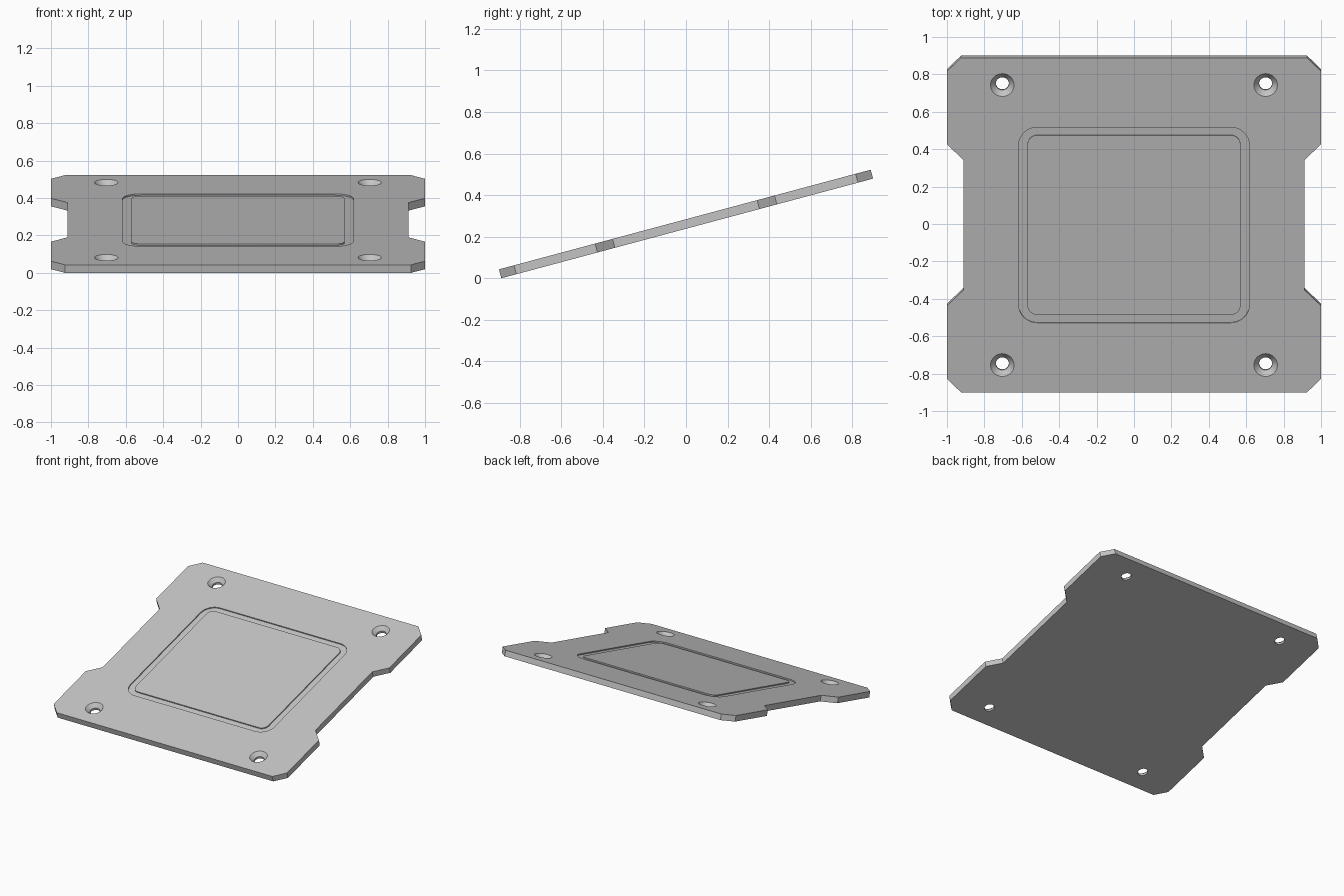
import bpy, bmesh, math
from mathutils import Matrix

if "Cube" in bpy.data.objects:
    bpy.data.objects.remove(bpy.data.objects["Cube"])

TILT = math.radians(15)
LENGTH, THICK = 1.852, 0.0443
HALF, TOP = LENGTH / 2, THICK / 2
HEIGHT = LENGTH * math.sin(TILT) + THICK * math.cos(TILT)
GROOVE = 0.008

grey = bpy.data.materials.new("plate grey")
grey.use_nodes = True
grey.diffuse_color = (0.55, 0.55, 0.55, 1)
grey.node_tree.nodes["Principled BSDF"].inputs["Base Color"].default_value = grey.diffuse_color


def loft(name, sections, ring=False):
    """Join (outline, z) sections into a solid; ring closes it on itself."""
    bm = bmesh.new()
    loops = [[bm.verts.new((x, y, z)) for x, y in pts] for pts, z in sections]
    pairs = list(zip(loops, loops[1:]))
    if ring:
        pairs.append((loops[-1], loops[0]))
    else:
        bm.faces.new(loops[0])
        bm.faces.new(loops[-1])
    for a, b in pairs:
        for i in range(len(a)):
            j = (i + 1) % len(a)
            bm.faces.new((a[i], a[j], b[j], b[i]))
    bmesh.ops.recalc_face_normals(bm, faces=bm.faces)
    mesh = bpy.data.meshes.new(name)
    bm.to_mesh(mesh)
    bm.free()
    mesh.materials.append(grey)
    obj = bpy.data.objects.new(name, mesh)
    bpy.context.collection.objects.link(obj)
    return obj


def circle(cx, cy, r, n=40):
    return [(cx + r * math.cos(math.tau * i / n), cy + r * math.sin(math.tau * i / n))
            for i in range(n)]


def rounded_rect(hx, hy, r, n=8):
    pts = []
    for q, (sx, sy) in enumerate([(1, 1), (-1, 1), (-1, -1), (1, -1)]):
        for i in range(n + 1):
            a = (q + i / n) * math.pi / 2
            pts.append((sx * (hx - r) + r * math.cos(a), sy * (hy - r) + r * math.sin(a)))
    return pts


# Plate outline: chamfered corners and a notch in each side, mirrored
quarter = [(0.912, 0.36), (1, 0.447), (1, HALF - 0.075), (0.925, HALF)]
right = [(x, -y) for x, y in reversed(quarter)] + quarter
outline = right + [(-x, -y) for x, y in right]
plate = loft("mounting_plate", [(outline, -TOP), (outline, TOP)])

# Countersunk screw holes
cutters = []
for sx in (-1, 1):
    for sy in (-1, 1):
        x, y = sx * 0.704, sy * 0.775
        cutters.append(loft("screw_hole_cutter", [
            (circle(x, y, 0.035), -TOP - 0.02),
            (circle(x, y, 0.035), TOP - 0.028),
            (circle(x, y, 0.063), TOP),
            (circle(x, y, 0.063), TOP + 0.02)]))

# Shallow groove framing the central panel
outer = rounded_rect(0.617, 0.541, 0.1)
inner = rounded_rect(0.569, 0.496, 0.05)
cutters.append(loft("groove_cutter", [
    (outer, TOP + 0.02), (inner, TOP + 0.02),
    (inner, TOP - GROOVE), (outer, TOP - GROOVE)], ring=True))

bpy.ops.object.select_all(action="DESELECT")
plate.select_set(True)
bpy.context.view_layer.objects.active = plate
for cutter in cutters:
    cutter.hide_render = True
    mod = plate.modifiers.new("cut", "BOOLEAN")
    mod.operation, mod.solver, mod.object = "DIFFERENCE", "EXACT", cutter
    bpy.ops.object.modifier_apply(modifier=mod.name)
    bpy.data.objects.remove(cutter)

# Tilt the plate so its back edge rises, resting on its front edge
plate.data.transform(Matrix.Translation((0, 0, HEIGHT / 2)) @ Matrix.Rotation(TILT, 4, "X"))
bpy.ops.object.shade_smooth_by_angle(angle=math.radians(30))
